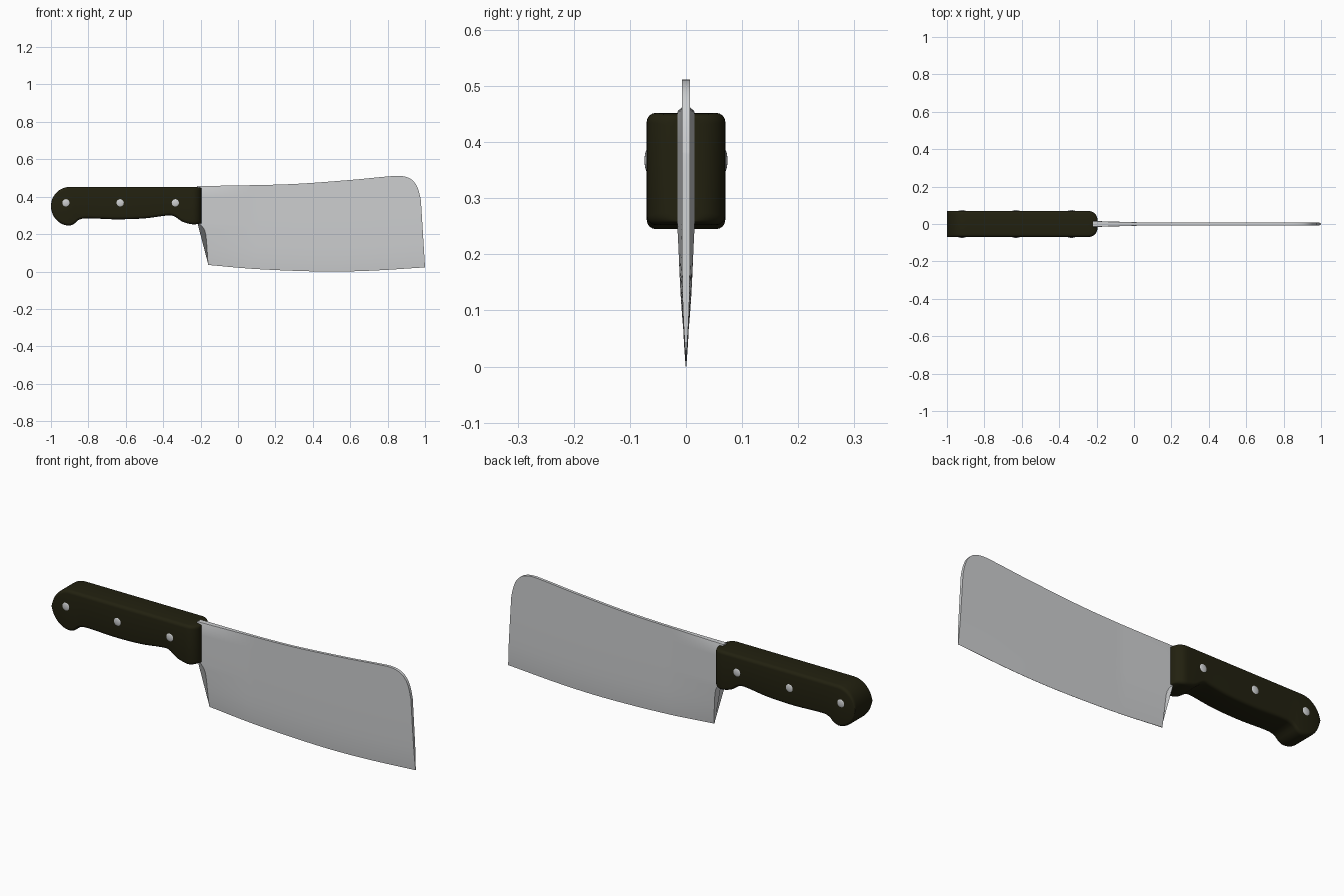
import bpy, bmesh, math
from mathutils import Vector

cube = bpy.data.objects.get("Cube")
if cube:
    bpy.data.objects.remove(cube, do_unlink=True)


def material(name, color, rough):
    m = bpy.data.materials.new(name)
    m.use_nodes = True
    m.diffuse_color = (*color, 1)
    bsdf = m.node_tree.nodes["Principled BSDF"]
    bsdf.inputs["Base Color"].default_value = (*color, 1)
    bsdf.inputs["Roughness"].default_value = rough
    return m


steel = material("steel grey", (0.61, 0.62, 0.63), 0.4)
dark = material("dark olive", (0.016, 0.015, 0.005), 0.6)


def curve(points, x):
    """Smooth curve through (x, value) points."""
    if x <= points[0][0]:
        return points[0][1]
    if x >= points[-1][0]:
        return points[-1][1]
    i = next(k for k in range(len(points) - 1) if x <= points[k + 1][0])

    def slope(k):
        a, b = points[max(k - 1, 0)], points[min(k + 1, len(points) - 1)]
        return (b[1] - a[1]) / (b[0] - a[0])
    (x0, a), (x1, b) = points[i], points[i + 1]
    h = x1 - x0
    t = (x - x0) / h
    s = t * t * (3 - 2 * t)
    return (a + (b - a) * s + h * slope(i) * t * (1 - t) ** 2
            - h * slope(i + 1) * t * t * (1 - t))


def finish(obj, mat, angle):
    obj.data.materials.append(mat)
    bpy.ops.object.select_all(action="DESELECT")
    obj.select_set(True)
    bpy.context.view_layer.objects.active = obj
    bpy.ops.object.shade_smooth_by_angle(angle=math.radians(angle))


def loft(name, rings, mat, angle):
    """Skin a row of closed rings and cap both ends."""
    bm = bmesh.new()
    rows = [[bm.verts.new(p) for p in ring] for ring in rings]
    n = len(rows[0])
    for a, b in zip(rows, rows[1:]):
        for i in range(n):
            j = (i + 1) % n
            bm.faces.new((a[i], a[j], b[j], b[i]))
    bm.faces.new(rows[0])
    bm.faces.new(rows[-1])
    bmesh.ops.recalc_face_normals(bm, faces=bm.faces)
    mesh = bpy.data.meshes.new(name)
    bm.to_mesh(mesh)
    bm.free()
    obj = bpy.data.objects.new(name, mesh)
    bpy.context.collection.objects.link(obj)
    finish(obj, mat, angle)


# Handle: rounded sections from the round butt to the front end
BELLY = [(-0.90, 0.245), (-0.875, 0.255), (-0.855, 0.274), (-0.82, 0.284),
         (-0.65, 0.279), (-0.5, 0.284), (-0.37, 0.30), (-0.34, 0.295),
         (-0.3, 0.268), (-0.26, 0.255), (-0.23, 0.252), (-0.195, 0.258)]
FRONT = -0.195


def handle_section(x):
    top, bottom, half = 0.452, curve(BELLY, x), 0.07
    if x < -0.9:
        k = math.sqrt(max(0.0025, 1 - ((x + 0.9) / 0.1) ** 2))
        top, bottom = 0.35 + 0.102 * k, 0.35 - 0.105 * k
    e = max(0, 1 - (FRONT - x) / 0.05)
    round_off = 1 - math.sqrt(max(0, 1 - e * e))
    half -= 0.048 * round_off
    top -= 0.008 * round_off
    r = min(0.016, 0.4 * (top - bottom))
    ring = []
    for q, (sy, sz) in enumerate([(1, 1), (-1, 1), (-1, -1), (1, -1)]):
        cy = sy * (half - r)
        cz = top - r if sz > 0 else bottom + r
        for k in range(5):
            a = (q + k / 4) * math.pi / 2
            ring.append((x, cy + r * math.cos(a), cz + r * math.sin(a)))
    return ring


stations = [-0.9 - 0.1 * math.cos(i / 12 * math.pi / 2) for i in range(12)]
stations += [-0.9 + 0.655 * i / 60 for i in range(60)]
stations += [FRONT - 0.05 * (1 - math.sin(i / 8 * math.pi / 2)) for i in range(9)]
loft("handle", [handle_section(x) for x in stations], dark, 40)

# Blade: thin wedge sections, thickest beside the handle
SPINE = [(-0.22, 0.457), (0, 0.46), (0.3, 0.468), (0.62, 0.491),
         (0.8, 0.508), (0.87, 0.511), (0.92, 0.497), (0.952, 0.465),
         (0.968, 0.425), (0.978, 0.38)]
EDGE = [(-0.16, 0.035), (0.1, 0.013), (0.45, 0), (0.7, 0.004), (1, 0.022)]
HEEL = [(0, -0.16), (0.34, -0.17), (0.43, -0.177), (0.5, -0.195),
        (0.56, -0.22), (1, -0.22)]
GRIND = [(0, 0.0005), (0.04, 0.0035), (0.1, 0.006), (0.2, 0.0072),
         (0.3, 0.0075), (1, 0.0065)]
HEIGHTS = [0, 0.02, 0.05, 0.08, 0.12, 0.16, 0.2, 0.27, 0.34, 0.39, 0.43,
           0.46, 0.5, 0.53, 0.56, 0.7, 0.85, 0.99, 1]


def blade_section(u):
    side = []
    for v in HEIGHTS:
        left, right = curve(HEEL, v), 1 - 0.022 * v
        x = left + (right - left) * u
        top_x = -0.22 + 1.198 * u
        low = curve(EDGE, -0.16 + 1.16 * u)
        z = low + (curve(SPINE, top_x) - low) * v
        # the neck thickens smoothly towards the handle
        t = min(1, max(0, (0.08 - x) / 0.28))
        neck = 0.008 * t * min(1, max(0, z / 0.24))
        half = curve(GRIND, z - low) + neck
        if v == 1:
            half -= 0.25 * neck
        side.append(Vector((x, half, z)))
    return side + [Vector((p.x, -p.y, p.z)) for p in reversed(side)]


columns = [0.84 * i / 40 for i in range(40)]
columns += [0.84 + 0.16 * math.sin(i / 20 * math.pi / 2) for i in range(21)]
loft("blade", [blade_section(u) for u in columns], steel, 35)

# Domed rivets on both sides of the handle
for label, x in (("rear", -0.92), ("middle", -0.63), ("front", -0.335)):
    for side, s in (("front", -1), ("back", 1)):
        bpy.ops.mesh.primitive_uv_sphere_add(
            segments=24, ring_count=12, radius=1, location=(x, s * 0.068, 0.367))
        rivet = bpy.context.object
        rivet.name = f"{label}_rivet_{side}_side"
        rivet.scale = (0.021, 0.006, 0.021)
        finish(rivet, steel, 60)
